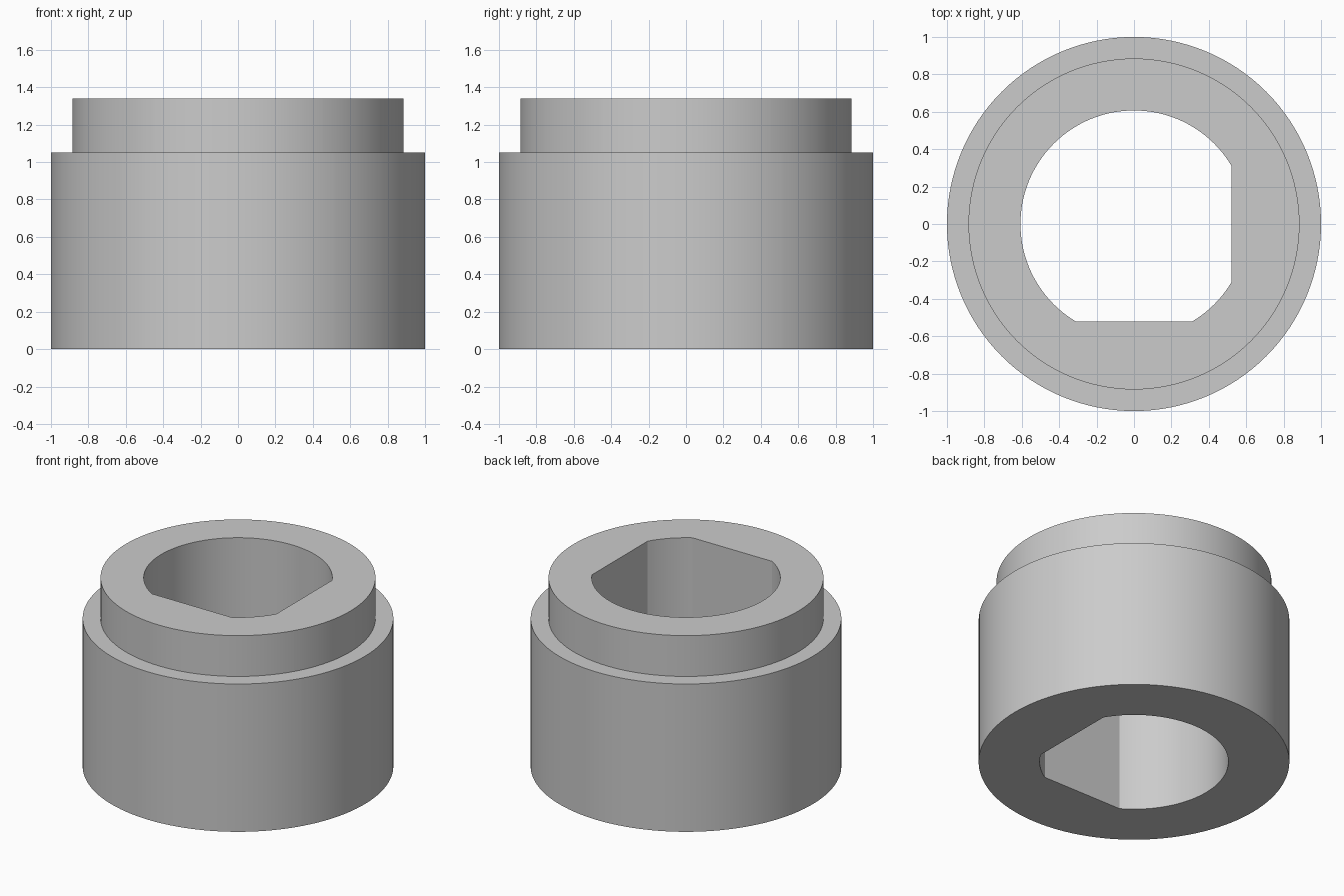
import bpy, bmesh
from math import acos, cos, sin, pi, radians

if "Cube" in bpy.data.objects:
    bpy.data.objects.remove(bpy.data.objects["Cube"], do_unlink=True)

SEGMENTS = 128
BODY_R, COLLAR_R, BORE_R = 1.0, 0.885, 0.607
SHOULDER_Z, TOP_Z = 1.05, 1.34
FLAT = 0.52                       # distance of the two bore flats from the axis

# Plain grey material
grey = bpy.data.materials.new("grey")
grey.use_nodes = True
colour = (0.6, 0.6, 0.6, 1)
grey.diffuse_color = colour
grey.node_tree.nodes["Principled BSDF"].inputs["Base Color"].default_value = colour

# Even angles plus the exact corners where the flats meet the round bore
half = acos(FLAT / BORE_R)
corners = [c + s * half for c in (0, -pi / 2) for s in (-1, 1)]
angles = sorted([2 * pi * i / SEGMENTS for i in range(SEGMENTS)]
                + [c % (2 * pi) for c in corners])


def bore_radius(a):
    """Round bore cut short by a flat on the +x side and one on the -y side."""
    reach = max(cos(a), -sin(a))
    return min(BORE_R, FLAT / reach) if reach > 0 else BORE_R


# Stepped sleeve: rings run up the outside, over the rim and down the bore
bm = bmesh.new()
sections = [
    (lambda a: BODY_R, 0), (lambda a: BODY_R, SHOULDER_Z),
    (lambda a: COLLAR_R, SHOULDER_Z), (lambda a: COLLAR_R, TOP_Z),
    (bore_radius, TOP_Z), (bore_radius, 0),
]
rings = [[bm.verts.new((r(a) * cos(a), r(a) * sin(a), z)) for a in angles]
         for r, z in sections]
count = len(angles)
for low, high in zip(rings, rings[1:] + rings[:1]):
    for i in range(count):
        j = (i + 1) % count
        bm.faces.new((low[i], low[j], high[j], high[i]))
bmesh.ops.recalc_face_normals(bm, faces=bm.faces)

mesh = bpy.data.meshes.new("stepped_sleeve")
bm.to_mesh(mesh)
bm.free()
mesh.materials.append(grey)
sleeve = bpy.data.objects.new("stepped_sleeve", mesh)
bpy.context.collection.objects.link(sleeve)

# Smooth round walls, crisp rims and flats
bpy.ops.object.select_all(action="DESELECT")
sleeve.select_set(True)
bpy.context.view_layer.objects.active = sleeve
bpy.ops.object.shade_smooth_by_angle(angle=radians(20))
